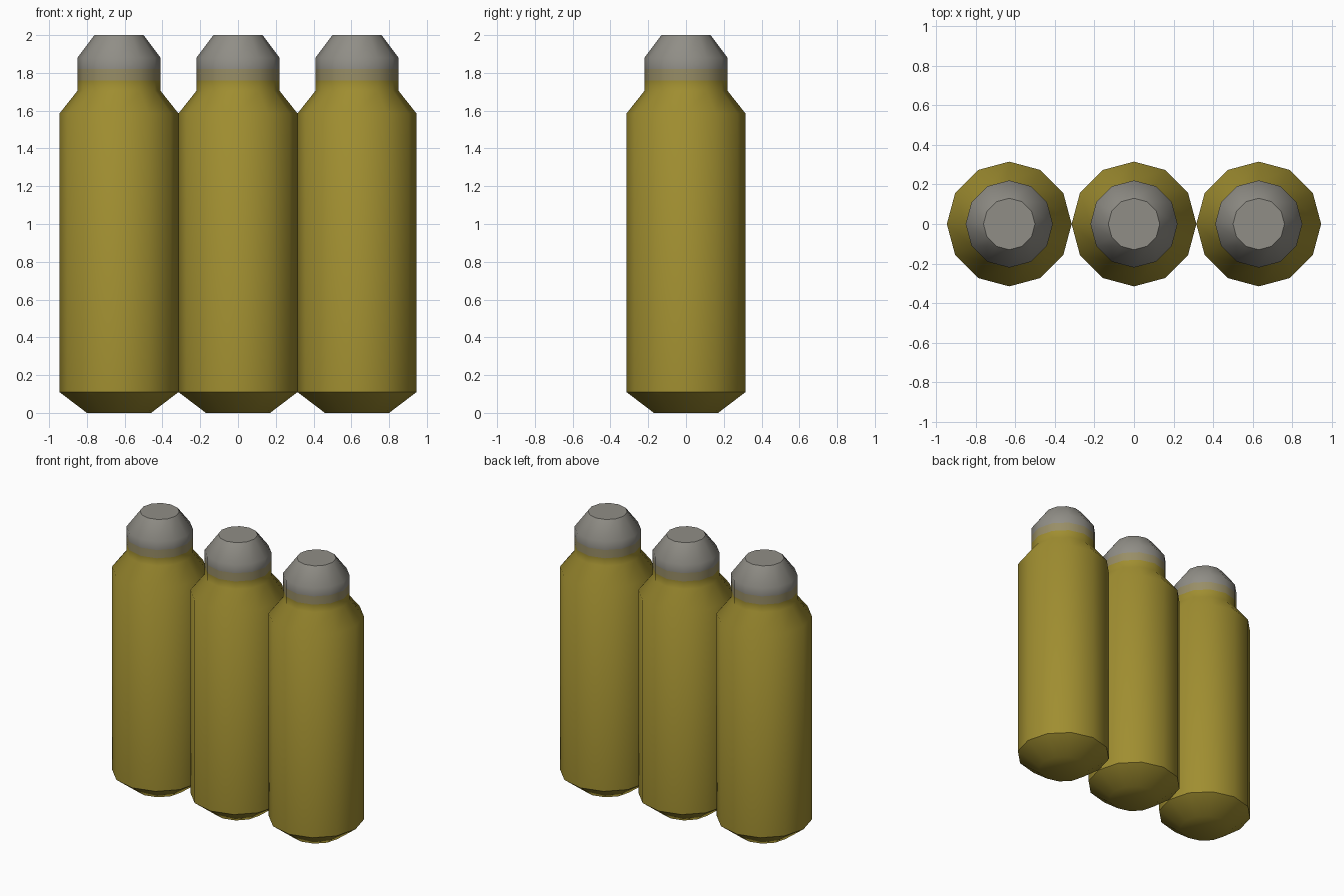
import bpy
import bmesh
from math import cos, sin, pi, radians

if "Cube" in bpy.data.objects:
    bpy.data.objects.remove(bpy.data.objects["Cube"])

SIDES = 12
SPACING = 0.63


def material(name, rgb):
    mat = bpy.data.materials.new(name)
    mat.diffuse_color = (*rgb, 1.0)
    mat.use_nodes = True
    mat.node_tree.nodes["Principled BSDF"].inputs["Base Color"].default_value = mat.diffuse_color
    return mat


BRASS = (0.35, 0.27, 0.03)
LEAD = (0.28, 0.27, 0.24)
MATERIALS = [
    material("brass", BRASS),
    material("brass_to_lead", [(a + b) / 2 for a, b in zip(BRASS, LEAD)]),
    material("lead", LEAD),
]

# Profile: radius, height, material of the band above that ring
PROFILE = [
    (0.17, 0.00, 0),   # base
    (0.315, 0.11, 0),  # bottom bevel
    (0.315, 1.585, 0),  # casing wall
    (0.22, 1.705, 0),  # shoulder
    (0.22, 1.76, 1),   # neck fading into the tip
    (0.22, 1.82, 2),
    (0.22, 1.88, 2),
    (0.13, 2.00, 2),   # blunt tip
]


def cartridge(name, x):
    bm = bmesh.new()
    rings = [[bm.verts.new((r * cos(2 * pi * i / SIDES), r * sin(2 * pi * i / SIDES), z))
              for i in range(SIDES)] for r, z, _ in PROFILE]
    # Side bands
    for k in range(len(rings) - 1):
        lo, hi = rings[k], rings[k + 1]
        for i in range(SIDES):
            j = (i + 1) % SIDES
            face = bm.faces.new((lo[i], lo[j], hi[j], hi[i]))
            face.material_index = PROFILE[k][2]
    # End caps
    bm.faces.new(rings[0][::-1])
    bm.faces.new(rings[-1]).material_index = 2
    mesh = bpy.data.meshes.new(name)
    bm.to_mesh(mesh)
    bm.free()
    for mat in MATERIALS:
        mesh.materials.append(mat)
    obj = bpy.data.objects.new(name, mesh)
    obj.location.x = x
    bpy.context.collection.objects.link(obj)
    # Smooth sides, crisp bottom bevel and tip rim
    bpy.ops.object.select_all(action='DESELECT')
    obj.select_set(True)
    bpy.context.view_layer.objects.active = obj
    bpy.ops.object.shade_smooth_by_angle(angle=radians(45))


for n, label in enumerate(("left", "middle", "right")):
    cartridge(f"cartridge_{label}", (n - 1) * SPACING)
